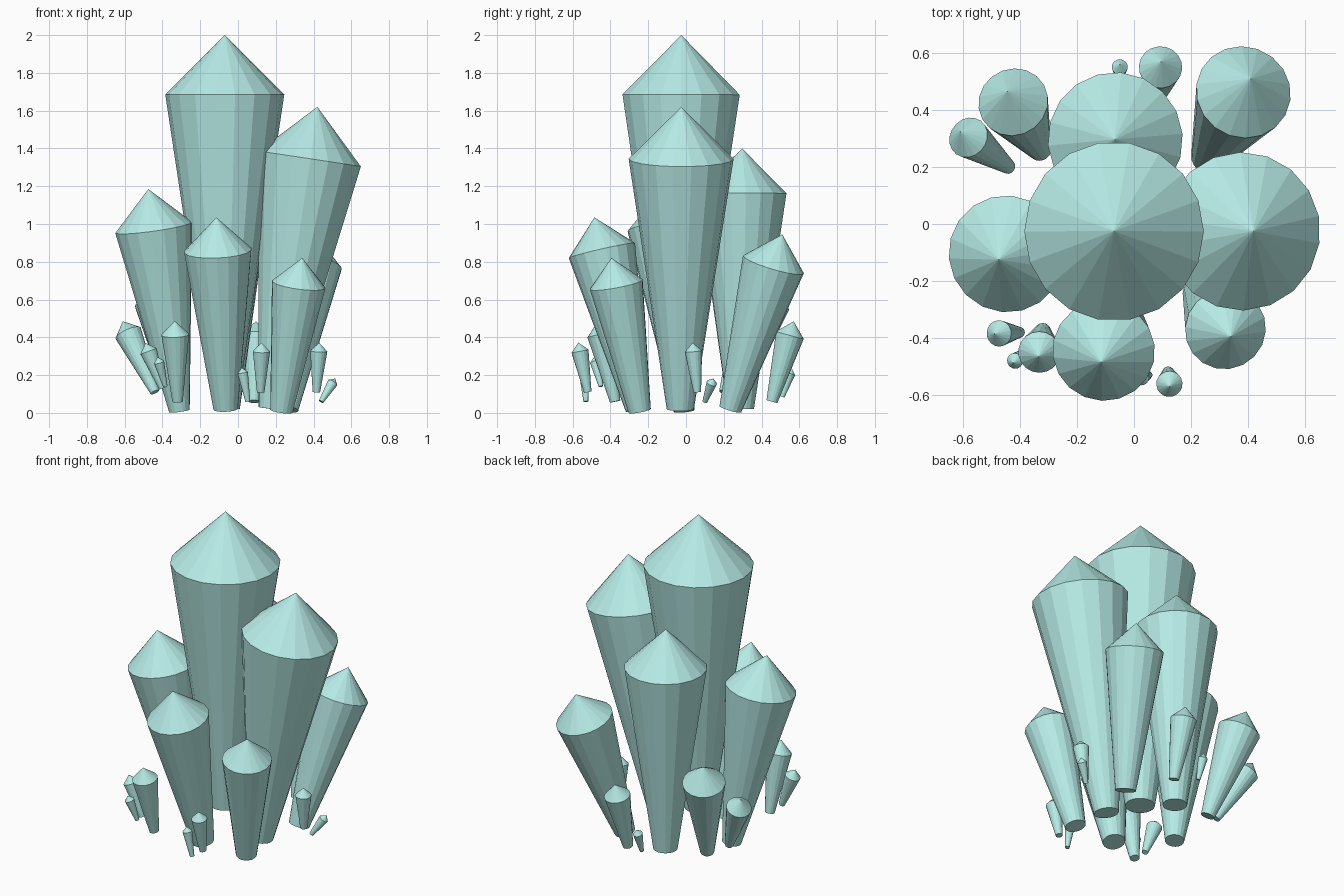
import bpy, bmesh, math
from mathutils import Vector

SIDES = 18

mat = bpy.data.materials.new("pale_teal")
mat.diffuse_color = (0.47, 0.83, 0.79, 1)


def crystal(name, base, tip, r_rim, r_base):
    """Tapered shaft widening from base to rim, closed by a pointed cap as tall as the rim radius."""
    base, tip = Vector(base), Vector(tip)
    axis = tip - base
    rot = axis.to_track_quat('Z', 'Y')
    bm = bmesh.new()

    def ring(z, r):
        return [bm.verts.new(base + rot @ Vector((r * math.cos(a), r * math.sin(a), z)))
                for a in (2 * math.pi * i / SIDES for i in range(SIDES))]

    low = ring(0, r_base)
    rim = ring(axis.length - r_rim, r_rim)
    point = bm.verts.new(tip)
    for i in range(SIDES):
        j = (i + 1) % SIDES
        bm.faces.new((low[i], low[j], rim[j], rim[i]))
        bm.faces.new((rim[i], rim[j], point))
    bm.faces.new(low[::-1])
    me = bpy.data.meshes.new(name)
    bm.to_mesh(me)
    bm.free()
    me.materials.append(mat)
    bpy.context.collection.objects.link(bpy.data.objects.new(name, me))


# Large crystals
crystal("main_crystal", (-0.07, -0.03, 0.16), (-0.07, -0.025, 2.0), 0.315, 0.085)
crystal("right_crystal", (0.18, -0.03, 0.02), (0.42, -0.025, 1.62), 0.278, 0.072)
crystal("left_crystal", (-0.31, -0.01, 0.01), (-0.475, -0.125, 1.185), 0.206, 0.055)
crystal("front_crystal", (-0.065, -0.255, 0.02), (-0.115, -0.485, 1.035), 0.18, 0.065)
crystal("back_crystal", (-0.06, 0.29, 0.02), (-0.067, 0.297, 1.40), 0.237, 0.07)

# Medium crystals
crystal("front_right_crystal", (0.23, -0.245, 0.01), (0.34, -0.395, 0.82), 0.143, 0.06)
crystal("back_right_crystal", (0.26, 0.235, 0.02), (0.41, 0.51, 0.945), 0.168, 0.06)
crystal("back_left_crystal", (-0.33, 0.26, 0.06), (-0.445, 0.465, 0.70), 0.124, 0.04)

# Small shards around the foot
shards = [
    ((-0.44, 0.20, 0.11), (-0.61, 0.325, 0.485), 0.073, 0.025),
    ((0.085, 0.455, 0.06), (0.095, 0.57, 0.485), 0.076, 0.03),
    ((-0.05, 0.51, 0.085), (-0.05, 0.56, 0.235), 0.028, 0.012),
    ((-0.32, -0.375, 0.06), (-0.335, -0.465, 0.487), 0.074, 0.028),
    ((-0.40, -0.38, 0.13), (-0.49, -0.385, 0.37), 0.046, 0.018),
    ((-0.385, -0.45, 0.14), (-0.425, -0.487, 0.295), 0.028, 0.012),
    ((0.12, -0.52, 0.11), (0.125, -0.57, 0.372), 0.046, 0.02),
    ((0.052, -0.53, 0.06), (0.02, -0.54, 0.24), 0.028, 0.013),
    ((0.415, 0.06, 0.11), (0.43, 0.035, 0.372), 0.046, 0.02),
    ((0.44, 0.10, 0.06), (0.515, 0.145, 0.182), 0.028, 0.013),
]
for n, s in enumerate(shards, 1):
    crystal(f"shard_{n}", *s)
